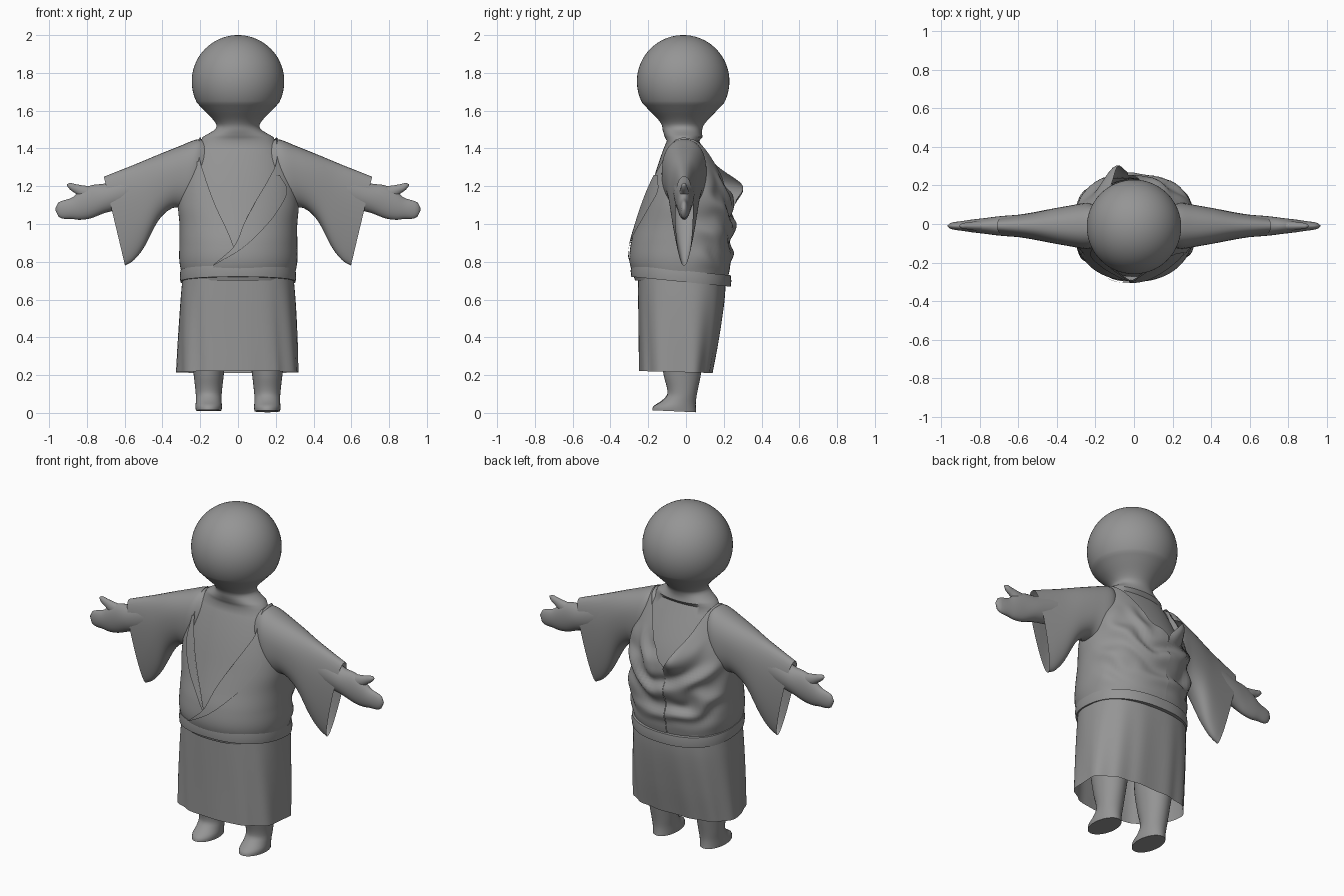
import bpy, math
from mathutils import Vector, noise

if "Cube" in bpy.data.objects:
    bpy.data.objects.remove(bpy.data.objects["Cube"])

grey = bpy.data.materials.new("plain grey")
grey.diffuse_color = (0.30, 0.30, 0.30, 1)
grey.use_nodes = True
grey.node_tree.nodes["Principled BSDF"].inputs["Base Color"].default_value = grey.diffuse_color
YC = -0.015


def curve(keys, t):
    """Smooth interpolation through rows of (t, values...), t rising."""
    t = min(max(t, keys[0][0]), keys[-1][0])
    i = max(j for j in range(len(keys) - 1) if keys[j][0] <= t)
    a, b = keys[i], keys[i + 1]
    p, n = keys[max(i - 1, 0)], keys[min(i + 2, len(keys) - 1)]
    h = b[0] - a[0]
    u = (t - a[0]) / h
    out = []
    for k in range(1, len(a)):
        m0 = (b[k] - p[k]) / (b[0] - p[0]) * h
        m1 = (n[k] - a[k]) / (n[0] - a[0]) * h
        out.append((2*u**3 - 3*u*u + 1)*a[k] + (u**3 - 2*u*u + u)*m0
                   + (3*u*u - 2*u**3)*b[k] + (u**3 - u*u)*m1)
    return out


def spread(a, b, n):
    return [a + (b - a) * i / (n - 1) for i in range(n)]


def power(v, e):
    return math.copysign(abs(v) ** e, v)


def outline(rx, yf, yb, t, n):
    """Rounded outline point: t = 0 at the front, pi at the back."""
    c = power(math.cos(t), 2 / n)
    return rx * power(math.sin(t), 2 / n), YC + c * ((yf - YC) if c > 0 else (YC - yb))


def skin_grid(name, rows, closed=True, caps=False, angle=50):
    """Join rows of points into a smooth surface."""
    w = len(rows[0])
    verts = [p for r in rows for p in r]
    faces = []
    for i in range(len(rows) - 1):
        for j in range(w if closed else w - 1):
            k = (j + 1) % w
            faces.append((i*w + j, i*w + k, (i+1)*w + k, (i+1)*w + j))
    if caps:
        faces += [tuple(range(w))[::-1], tuple(range(len(verts) - w, len(verts)))]
    me = bpy.data.meshes.new(name)
    me.from_pydata(verts, [], faces)
    me.materials.append(grey)
    ob = bpy.data.objects.new(name, me)
    bpy.context.collection.objects.link(ob)
    bpy.ops.object.select_all(action='DESELECT')
    ob.select_set(True)
    bpy.context.view_layer.objects.active = ob
    bpy.ops.object.mode_set(mode='EDIT')
    bpy.ops.mesh.select_all(action='SELECT')
    bpy.ops.mesh.remove_doubles(threshold=0.0002)
    bpy.ops.mesh.normals_make_consistent(inside=False)
    bpy.ops.object.mode_set(mode='OBJECT')
    bpy.ops.object.shade_smooth_by_angle(angle=math.radians(angle))
    return ob


def ring(n):
    return [2 * math.pi * j / n for j in range(n)]


# Torso shape by height: half width, front y, back y
TORSO = [(0.70, .29, -.265, .215), (0.8, .31, -.295, .235), (0.9, .31, -.287, .242),
         (1.0, .31, -.26, .25), (1.1, .318, -.232, .245), (1.2, .31, -.205, .215),
         (1.3, .285, -.175, .17), (1.4, .245, -.14, .12), (1.46, .2, -.115, .09)]
N = 2.2

# Head, neck and body in one smooth skin
NECK = [(1.46, .188, -.112, .088), (1.485, .145, -.12, .084), (1.5, .122, -.124, .086),
        (1.52, .113, -.127, .092), (1.55, .13, -.145, .115), (1.6, .178, -.193, .163),
        (1.64, .216, -.231, .201)]
rows = []
for z in spread(0.7, 1.44, 20):
    rx, yf, yb = curve(TORSO, z)
    rows.append([(*outline(rx - .02, yf + .022, yb - .03, t, N), z) for t in ring(56)])
for z in spread(1.46, 1.64, 16):
    rows.append([(*outline(*curve(NECK, z), t, 2.0), z) for t in ring(56)])
for a in spread(math.asin(-.105 / .245), math.pi / 2 - .002, 26):
    r = .245 * math.cos(a)
    rows.append([(*outline(r, YC - r, YC + r, t, 2.0), 1.755 + .245 * math.sin(a)) for t in ring(56)])
skin_grid("head_and_body", rows, caps=True)


# Robe panels
def edge_angle(x, rx):
    s = max(-1, min(1, x / rx))
    return math.asin(power(s, N / 2))


def cloth(x, y, z, off):
    """Swagged folds and standing collar on the back, light creases elsewhere."""
    back = min(max((y - .02) / .12, 0), 1)
    low = min(max((z - .76) / .1, 0), 1) * min(max((1.3 - z) / .15, 0), 1)
    d = math.hypot(x * 1.1, z - 1.32)
    wob = noise.noise(Vector((x * 7, y * 4, z * 7)))
    f = off + back * low * (.013 * math.sin(d * 42 + wob * 3) + .018 * wob)
    L = math.hypot(x, y - YC) or 1
    x2, y2 = x + f * x / L, y + f * (y - YC) / L
    return x2, y2, z


def panel(name, z0, z1, start, end, off=0.0, flap=False, cols=44):
    rows = []
    for z in spread(z0, z1, 56):
        rx, yf, yb = curve(TORSO, z)
        row = []
        for t in spread(start(z, rx), end(z, rx), cols):
            x, y, zz = cloth(*outline(rx, yf, yb, t, N), z, off)
            if flap and y > .05:
                y += .085 * math.exp(-((z - 1.21) / .085)**2 - ((x + .09) / .07)**2)
            row.append((x, y, zz))
        rows.append(row)
    skin_grid(name, rows, closed=False, angle=70)


def edge(keys):
    return lambda z, rx: edge_angle(curve(keys, z)[0], rx)


R_IN = [(.78, -.13), (.87, -.03), (.92, 0), (1.0, .03), (1.1, .08), (1.24, .16), (1.33, .2), (1.46, .2)]
R_OUT = [(.78, -.125), (.87, .02), (1.0, .15), (1.1, .22), (1.18, .25), (1.26, .21)]
L_IN = [(.8, 0), (.87, -.02), (.95, -.05), (1.1, -.12), (1.25, -.175), (1.38, -.21), (1.46, -.2)]
L_OUT = [(.88, -.03), (.95, -.08), (1.05, -.16), (1.18, -.22), (1.33, -.21)]
R_BACK = [(1.13, -.03), (1.2, .05), (1.3, .1), (1.4, .15), (1.46, .2)]
L_BACK = [(1.13, -.03), (1.2, -.08), (1.3, -.13), (1.4, -.17), (1.46, -.2)]
panel("robe_right_panel", .70, 1.46, edge(R_IN),
      lambda z, rx: math.pi - edge(R_BACK)(z, rx), off=.004)
panel("robe_left_panel", .70, 1.46, edge(L_IN),
      lambda z, rx: -math.pi - edge(L_BACK)(z, rx), flap=True)
panel("right_lapel", .78, 1.26, edge(R_IN), edge(R_OUT), off=.012, cols=8)
panel("left_lapel", .88, 1.33, edge(L_IN), edge(L_OUT), off=.007, cols=8)

# Skirt with soft vertical folds
SKIRT = [(.21, .322, -.248, .138), (.4, .315, -.25, .175), (.6, .304, -.253, .205), (.74, .292, -.255, .212)]
rows = []
for z in spread(.215, .74, 24):
    row = []
    for t in ring(96):
        rx, yf, yb = curve(SKIRT, z)
        amt = .007 * (.74 - z) / .5 * (1 if abs(math.sin(t)) > .5 or math.cos(t) < 0 else .3)
        k = 1 + amt * 3 * math.sin(11 * t + 2 * math.sin(2 * t) + z * 3)
        x, y = outline(rx, yf, yb, t, 2.6)
        row.append((x * k, y * k, z - .05 * y * (.74 - z)))
    rows.append(row)
skin_grid("skirt", rows)

# Belt tilted down toward the back
rows = []
for grow, h in ((-.025, .03), (0, .03), (.003, 0), (0, -.03), (-.025, -.03)):
    row = []
    for t in ring(72):
        x, y = outline(.305 + grow, -.29 - grow, .237 + grow, t, 2.3)
        row.append((x, y, .722 - .1 * y + h))
    rows.append(row)
skin_grid("belt", rows, angle=35)

# Sleeve rings: top x, top z, bottom x, bottom z, half depth
SLEEVE = [(0, .17, 1.44, .20, 1.10, .10), (1, .22, 1.447, .27, 1.08, .122), (2, .31, 1.412, .345, 1.085, .113),
          (3, .42, 1.368, .42, 1.02, .098), (4, .53, 1.322, .495, .88, .08), (5, .63, 1.282, .55, .81, .066),
          (6, .71, 1.25, .598, .78, .055)]
# Forearm and hand rings: x, centre z, half height, half depth
ARM = [(.35, 1.25, .1, .08), (.6, 1.17, .088, .058), (.7, 1.138, .078, .05), (.78, 1.117, .087, .04),
       (.84, 1.097, .075, .033), (.88, 1.083, .056, .027), (.93, 1.076, .047, .02),
       (.955, 1.077, .033, .014), (.967, 1.078, .004, .003)]
THUMB = [(.74, 1.145, .05, .03), (.82, 1.168, .036, .024), (.86, 1.186, .025, .018),
         (.89, 1.2, .017, .014), (.905, 1.206, .004, .004)]
# Leg rings from the toes up: z, centre y, half width, half length
LEG = [(.008, -.062, .068, .116), (.03, -.06, .07, .112), (.06, -.038, .068, .09), (.1, -.02, .069, .078),
       (.2, -.02, .08, .098), (.32, -.02, .095, .115), (.6, -.02, .11, .12)]

for side, s in (("left", -1), ("right", 1)):
    rows = []
    for u in spread(0, 6, 30):
        xt, zt, xb, zb, d = curve(SLEEVE, u)
        row = []
        for t in ring(40):
            h = .5 + .5 * power(math.cos(t), .9)
            thick = d * (1 - .35 * (1 - h) * u / 6)
            row.append((s * (xb + (xt - xb) * h), -.01 + thick * power(math.sin(t), .85), zb + (zt - zb) * h))
        rows.append(row)
    skin_grid(side + "_sleeve", rows)

    for part, keys in (("_arm", ARM), ("_thumb", THUMB)):
        rows = []
        for x in spread(keys[0][0], keys[-1][0], 40):
            zc, rz, ry = curve(keys, x)
            rows.append([(s * x, -.01 + ry * math.sin(t), zc + rz * math.cos(t)) for t in ring(24)])
        skin_grid(side + part, rows, caps=True, angle=70)

    rows = []
    for z in spread(.008, .6, 50):
        yc, rx, ry = curve(LEG, z)
        tilt = max(0, 1 - z / .1)
        rows.append([(s * .155 + rx * math.sin(t), yc - ry * math.cos(t),
                      z - tilt * .05 * (yc - ry * math.cos(t) + .05) * (1 if s > 0 else .6)
                      + (.004 if s < 0 else 0)) for t in ring(32)])
    skin_grid(side + "_leg", rows, caps=True)
